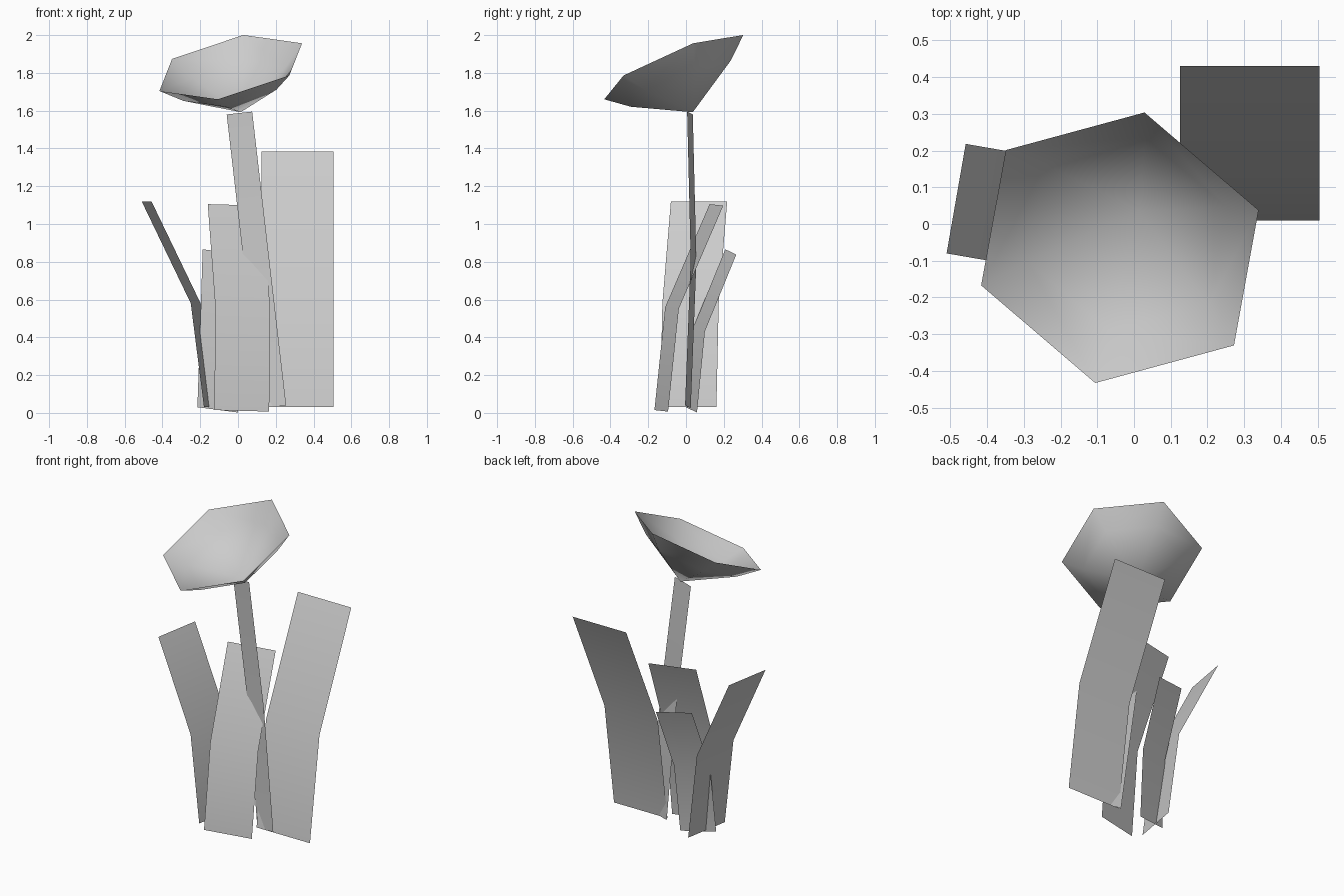
import bpy, bmesh, math
from mathutils import Vector

cube = bpy.data.objects.get("Cube")
if cube:
    bpy.data.objects.remove(cube)

# One plain grey for the whole plant
grey = bpy.data.materials.new("plain_grey")
grey.use_nodes = True
colour = (0.6, 0.6, 0.6, 1)
grey.diffuse_color = colour
grey.node_tree.nodes["Principled BSDF"].inputs["Base Color"].default_value = colour


def finish(name, bm):
    mesh = bpy.data.meshes.new(name)
    bm.to_mesh(mesh)
    bm.free()
    mesh.materials.append(grey)
    for poly in mesh.polygons:
        poly.use_smooth = True
    obj = bpy.data.objects.new(name, mesh)
    bpy.context.collection.objects.link(obj)
    return obj


def blade(name, across, path):
    """Thin bent strip: one edge follows path, the other is offset by across."""
    bm = bmesh.new()
    across = Vector(across)
    rows = [(bm.verts.new(p), bm.verts.new(Vector(p) + across)) for p in path]
    for low, high in zip(rows, rows[1:]):
        bm.faces.new((low[0], low[1], high[1], high[0]))
    return finish(name, bm)


def cup(name, base, axis, first, rings, sides):
    """Open faceted cup around axis; rings are (radius, height) pairs."""
    bm = bmesh.new()
    base, n = Vector(base), Vector(axis).normalized()
    u = Vector(first)
    u = (u - n * u.dot(n)).normalized()
    v = n.cross(u)
    tip = bm.verts.new(base)
    previous = None
    for radius, height in rings:
        ring = []
        for i in range(sides):
            a = math.tau * i / sides
            offset = (u * math.cos(a) + v * math.sin(a)) * radius
            ring.append(bm.verts.new(base + n * height + offset))
        for i in range(sides):
            j = (i + 1) % sides
            if previous:
                bm.faces.new((previous[i], previous[j], ring[j], ring[i]))
            else:
                bm.faces.new((tip, ring[j], ring[i]))
        previous = ring
    bmesh.ops.recalc_face_normals(bm, faces=bm.faces)
    return finish(name, bm)


# Flower head, tilted forward
cup("flower_head", (0.014, 0.036, 1.592), (-0.198, -0.38, 0.9),
    (0.067, 0.368, 0.17), [(0.295, 0.167), (0.411, 0.264)], 6)

# Stem
blade("stem", (0.135, -0.03, 0.015),
      [(0.12, 0.025, 0.025), (0.03, 0.055, 0.8), (-0.06, 0.036, 1.58)])

# Leaves, each leaning outward above its bend
blade("tall_leaf", (0.38, 0, 0),
      [(0.125, 0.01, 0.03), (0.125, 0.107, 0.69), (0.125, 0.43, 1.385)])
blade("side_leaf", (0.052, 0.298, 0),
      [(-0.18, -0.137, 0.03), (-0.25, -0.125, 0.58), (-0.51, -0.08, 1.12)])
blade("front_leaf", (0.29, 0.072, -0.008),
      [(-0.125, -0.167, 0.015), (-0.12, -0.11, 0.56), (-0.16, 0.125, 1.105)])
blade("short_leaf", (0.215, 0.058, -0.028),
      [(-0.215, 0, 0.03), (-0.2, 0.042, 0.46), (-0.187, 0.208, 0.866)])
